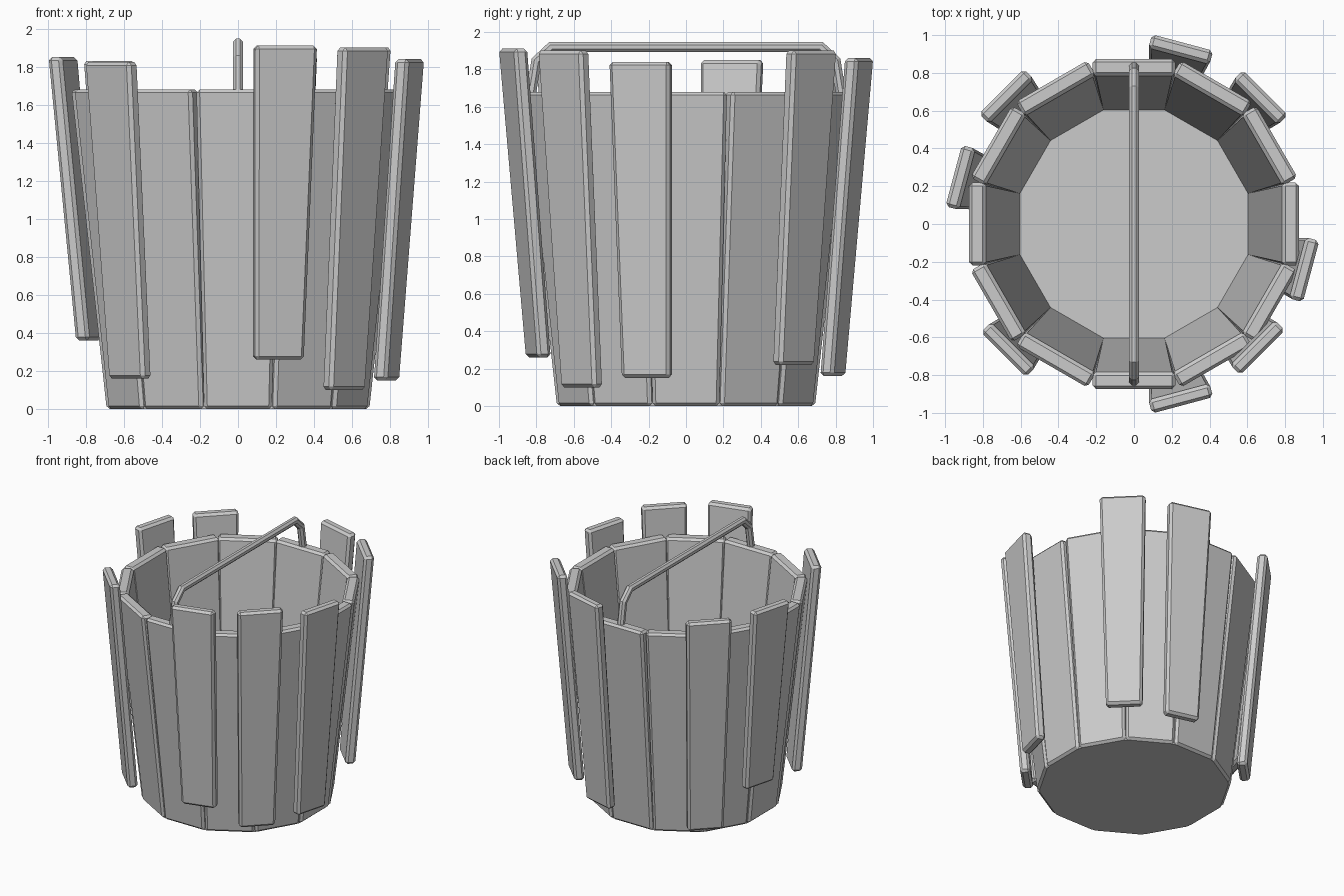
import bpy, bmesh, math
from mathutils import Matrix, Vector

if "Cube" in bpy.data.objects:
    bpy.data.objects.remove(bpy.data.objects["Cube"])


def finish(bm, name):
    bmesh.ops.recalc_face_normals(bm, faces=bm.faces)
    mesh = bpy.data.meshes.new(name)
    bm.to_mesh(mesh)
    bm.free()
    obj = bpy.data.objects.new(name, mesh)
    bpy.context.collection.objects.link(obj)
    return obj


def slab(name, angle, bottom, top, thick, bevel):
    """Tapered leaning board; bottom/top = (outer radius, z, half width)."""
    bm = bmesh.new()
    bmesh.ops.create_cube(bm, size=2)
    for v in bm.verts:
        r, z, w = top if v.co.z > 0 else bottom
        v.co = Vector((r if v.co.x > 0 else r - thick, w * v.co.y, z))
    bmesh.ops.bevel(bm, geom=bm.edges[:], offset=bevel, segments=1,
                    affect='EDGES', profile=0.5)
    bmesh.ops.rotate(bm, verts=bm.verts, matrix=Matrix.Rotation(math.radians(angle), 3, 'Z'))
    return finish(bm, name)


# Bucket wall: twelve staves
for i in range(12):
    slab("bucket_stave", i * 30, (0.69, 0.0, 0.178), (0.875, 1.68, 0.219), 0.09, 0.017)

# Floor disc
bm = bmesh.new()
bmesh.ops.create_cone(bm, cap_ends=True, segments=12, radius1=0.67 / math.cos(math.pi / 12),
                      radius2=0.67 / math.cos(math.pi / 12), depth=0.035,
                      matrix=Matrix.Translation((0, 0, 0.0175)) @ Matrix.Rotation(math.pi / 12, 4, 'Z'))
finish(bm, "bucket_floor")

# Loose outer planks: angle, bottom z, top z, outer radius at bottom and top
planks = [(75, 0.16, 1.86, 0.85, 0.996), (45, 0.22, 1.90, 0.85, 0.985),
          (135, 0.08, 1.83, 0.84, 0.995), (165, 0.36, 1.85, 0.85, 0.99),
          (-15, 0.15, 1.84, 0.845, 0.972), (-45, 0.10, 1.90, 0.825, 0.965),
          (-75, 0.26, 1.91, 0.855, 0.995), (-135, 0.16, 1.825, 0.84, 0.98)]
for a, z0, z1, r0, r1 in planks:
    slab("outer_plank", a, (r0, z0, 0.133), (r1, z1, 0.168), 0.075, 0.018)

# Handle: eight-sided rod swept along a bent path
half = [(0.84, 1.60), (0.80, 1.845), (0.72, 1.92)]
path = [(-y, z) for y, z in half] + [(y, z) for y, z in reversed(half)]
bm = bmesh.new()
rings = []
for i, (y, z) in enumerate(path):
    p = Vector((0, y, z))
    a = Vector((0, *path[max(i - 1, 0)]))
    b = Vector((0, *path[min(i + 1, len(path) - 1)]))
    d1 = (p - a).normalized() if i else (b - p).normalized()
    d2 = (b - p).normalized() if i < len(path) - 1 else d1
    t = (d1 + d2).normalized()
    n = Vector((1, 0, 0)).cross(t) / t.dot(d1)
    ring = []
    for k in range(8):
        q = math.tau * (k + 0.5) / 8
        ring.append(bm.verts.new(p + 0.029 * (math.cos(q) * Vector((1, 0, 0)) + math.sin(q) * n)))
    rings.append(ring)
for r0, r1 in zip(rings, rings[1:]):
    for k in range(8):
        bm.faces.new((r0[k], r0[(k + 1) % 8], r1[(k + 1) % 8], r1[k]))
bm.faces.new(rings[0])
bm.faces.new(rings[-1])
finish(bm, "handle")
